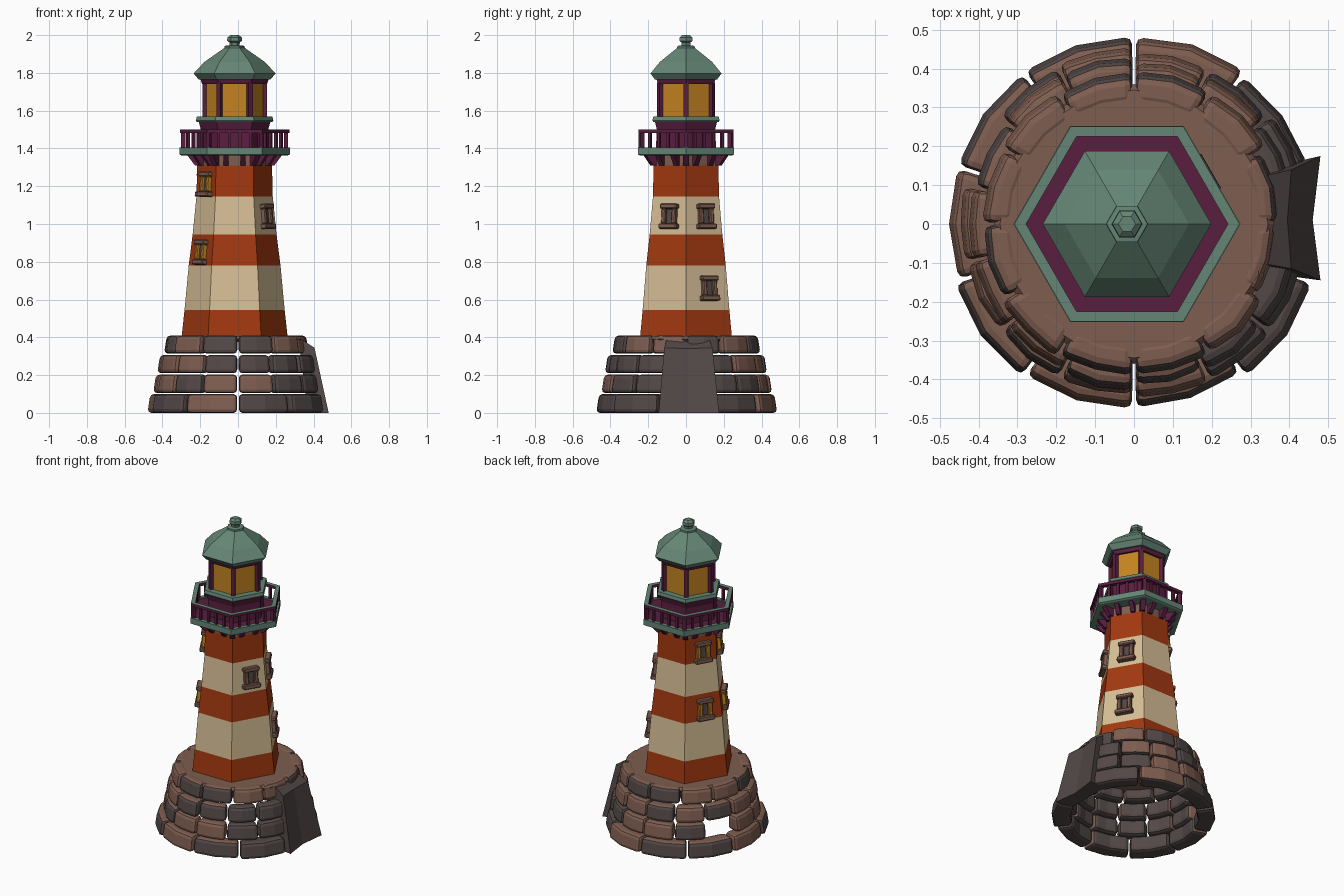
import bpy, bmesh, math, random
from mathutils import Matrix, Vector

if "Cube" in bpy.data.objects:
    bpy.data.objects.remove(bpy.data.objects["Cube"])

random.seed(4)
CX = -0.018  # tower axis


def mat(name, *c):
    m = bpy.data.materials.new(name)
    m.diffuse_color = (*c, 1)
    m.use_nodes = True
    m.node_tree.nodes["Principled BSDF"].inputs["Base Color"].default_value = m.diffuse_color
    return m


ORANGE = mat("burnt orange", .36, .04, .005)
CREAM = mat("cream", .67, .51, .3)
PURPLE = mat("dark plum", .1, .013, .05)
GREEN = mat("sea green", .13, .24, .18)
BROWN = mat("brown stone", .21, .11, .08)
GRAY = mat("gray stone", .085, .065, .063)
AMBER = mat("amber", .55, .23, .015)


def finish(name, bm, mats, bevel=0, segments=2):
    bmesh.ops.recalc_face_normals(bm, faces=bm.faces)
    me = bpy.data.meshes.new(name)
    bm.to_mesh(me)
    bm.free()
    for m in mats:
        me.materials.append(m)
    ob = bpy.data.objects.new(name, me)
    bpy.context.collection.objects.link(ob)
    if bevel:
        b = ob.modifiers.new("bevel", 'BEVEL')
        b.width, b.segments, b.limit_method = bevel, segments, 'ANGLE'
        b.angle_limit = math.radians(35)
    return ob


def revolve(name, profile, mats, bands=None, n=6, closed=False, cx=CX):
    """Spin (radius, z) points into an n-sided solid; bands give the material of each strip."""
    bm = bmesh.new()
    rings = [[bm.verts.new((cx + r * math.cos(2 * math.pi * k / n),
                            r * math.sin(2 * math.pi * k / n), z)) for k in range(n)]
             for r, z in profile]
    count = len(rings) if closed else len(rings) - 1
    for i in range(count):
        a, b = rings[i], rings[(i + 1) % len(rings)]
        for k in range(n):
            f = bm.faces.new((a[k], a[(k + 1) % n], b[(k + 1) % n], b[k]))
            f.material_index = bands[i] if bands else 0
    if not closed:
        bm.faces.new(rings[0])
        bm.faces.new(rings[-1]).material_index = bands[-1] if bands else 0
    return finish(name, bm, mats)


def block(bm, size, m, top_grow=0, mi=0):
    """Box in local axes (x outward, y along the wall); top_grow moves its outer top edge outward."""
    v = bmesh.ops.create_cube(bm, size=1)['verts']
    for p in v:
        p.co = Vector((p.co.x * size[0] + (top_grow if p.co.x > 0 and p.co.z > 0 else 0),
                       p.co.y * size[1], p.co.z * size[2]))
        p.co = m @ p.co
    for f in {f for p in v for f in p.link_faces}:
        f.material_index = mi


def place(angle, d, t, z):
    return (Matrix.Translation((CX, 0, 0)) @ Matrix.Rotation(math.radians(angle), 4, 'Z')
            @ Matrix.Translation((d, t, z)))


# Striped tower
TOWER = [(.283, .38), (.265, .545), (.243, .78), (.222, .945), (.202, 1.145), (.198, 1.31), (.198, 1.37)]
revolve("tower", TOWER, [ORANGE, CREAM, BROWN], [0, 1, 0, 1, 0, 2])


def apothem(z):
    for (r0, z0), (r1, z1) in zip(TOWER, TOWER[1:]):
        if z <= z1:
            return (r0 + (r1 - r0) * (z - z0) / (z1 - z0)) * math.cos(math.pi / 6)


# Windows: stone sill and lintel, jambs, sunken pane
for angle, z in ((330, 1.04), (30, 1.04), (30, .66), (210, 1.21), (210, .85), (150, 1.21), (150, .85)):
    bm = bmesh.new()
    lit = 2 if 90 < angle < 270 else 0
    base = place(angle, apothem(z), 0.01, z) @ Matrix.Rotation(-.085, 4, 'Y')
    block(bm, (.045, .11, .028), base @ Matrix.Translation((.008, 0, -.053)))
    block(bm, (.045, .1, .026), base @ Matrix.Translation((.008, 0, .053)))
    for s in (-1, 1):
        block(bm, (.036, .024, .08), base @ Matrix.Translation((.006, s * .031, 0)), mi=lit)
    block(bm, (.012, .045, .085), base @ Matrix.Translation((.002, 0, 0)), mi=1)
    finish("window", bm, [BROWN, GRAY, AMBER], .005, 1)

# Brackets under the gallery
bm = bmesh.new()
for k in range(6):
    block(bm, (.04, .03, .06), place(60 * k, .19, 0, 1.34), .045)
    for t in (-.045, .045):
        block(bm, (.04, .026, .06), place(60 * k + 30, .165, t, 1.34), .045)
finish("gallery_brackets", bm, [PURPLE])

# Gallery deck with green rim and plum floor
revolve("gallery_deck", [(.28, 1.362), (.292, 1.368), (.292, 1.405), (.262, 1.405), (.262, 1.398), (.1, 1.398)],
        [GREEN, PURPLE], [0, 0, 0, 0, 1])

# Railing: balusters and a handrail
bm = bmesh.new()
for k in range(6):
    block(bm, (.022, .022, .09), place(60 * k, .272, 0, 1.445))
    for t in (-.084, -.028, .028, .084):
        block(bm, (.015, .015, .09), place(60 * k + 30, .236, t, 1.445))
finish("railing_balusters", bm, [PURPLE])
revolve("handrail", [(.29, 1.482), (.29, 1.5), (.26, 1.5), (.26, 1.482)], [PURPLE, GREEN],
        [0, 1, 0, 0], closed=True)

# Lantern room
revolve("lantern_drum", [(.185, 1.39), (.178, 1.5), (.19, 1.542)], [PURPLE])
revolve("lantern_sill", [(.2, 1.54), (.205, 1.548), (.2, 1.568)], [GREEN])
revolve("lantern_glass", [(.157, 1.56), (.157, 1.75)], [AMBER])
bm = bmesh.new()
for k in range(6):
    block(bm, (.03, .026, .19), place(60 * k, .156, 0, 1.655))
finish("lantern_posts", bm, [PURPLE])
revolve("lantern_head", [(.172, 1.742), (.182, 1.772)], [PURPLE])

# Roof and finial
revolve("roof", [(.19, 1.765), (.217, 1.797), (.16, 1.858), (.1, 1.9), (.05, 1.935)], [GREEN])
revolve("finial", [(.045, 1.91), (.055, 1.92), (.053, 1.943), (.026, 1.946), (.028, 1.962),
                   (.04, 1.97), (.038, 1.988), (.022, 2.0)], [GREEN])


# Stone base: courses of rounded, curved bricks
def brick(bm, a0, a1, r0, r1, z0, z1, lean, side, top):
    cols, steps = [], 2
    shift = random.uniform(-.008, .006)
    for i in range(steps + 1):
        a = math.radians(a0 + (a1 - a0) * i / steps)
        c, s = math.cos(a), math.sin(a)
        j = shift + random.uniform(-.004, .004)
        cols.append([bm.verts.new((r * c, r * s, z)) for r, z in
                     ((r0, z0), (r1 + j, z0), (r1 + j - lean, z1), (r0, z1))])
    for c in (cols[0], cols[-1]):
        bm.faces.new(c).material_index = side
    for p, q in zip(cols, cols[1:]):
        for e in range(4):  # underside, outside, top, inside
            f = bm.faces.new((p[e], q[e], q[(e + 1) % 4], p[(e + 1) % 4]))
            f.material_index = (1, side, top, 1)[e]


bm = bmesh.new()
COURSES = [(10, .375, .483, 0, .1), (14, .36, .45, .105, .203), (14, .34, .425, .21, .307), (12, .31, .395, .314, .41)]
for row, (n, r0, r1, z0, z1) in enumerate(COURSES):
    step = 360 / n
    for k in range(n):
        a0 = 270 + k * step
        mid = (a0 + step / 2) % 360
        door = min(mid, 360 - mid)
        if row == 1 and 141 < mid < 167:
            continue  # missing stone at the back
        if row < 3 and door < 10:
            continue  # replaced by the buttress
        gray = random.random() < (.75 if door < 60 else .45 if row == 0 else .2)
        trim = .02 if row == 3 and door < 20 else 0
        brick(bm, a0 + .6, a0 + step - .6, r0, r1 - trim, z0, z1, .015,
              int(gray), int(gray and door < 60 and row < 3))
finish("base_stones", bm, [BROWN, GRAY], .02, 2)

# Floor closing the stone base
revolve("base_floor", [(.35, .375), (.36, .39), (.345, .407)], [BROWN, GRAY], [1, 0], n=16, cx=0).data.polygons[-1].material_index = 0

# Sloping buttress with a slightly hollow face at the right
bm = bmesh.new()
low = [bm.verts.new((x, y, 0)) for x, y in ((.37, -.13), (.48, -.145), (.46, .01), (.48, .175), (.37, .15))]
high = [bm.verts.new((x, y, z)) for x, y, z in
        ((.32, -.1, .4), (.405, -.115, .345), (.395, .01, .34), (.405, .14, .345), (.32, .12, .4))]
bm.faces.new(low)
bm.faces.new(high)
for i in range(5):
    j = (i + 1) % 5
    bm.faces.new((low[i], low[j], high[j], high[i]))
finish("buttress", bm, [GRAY])
